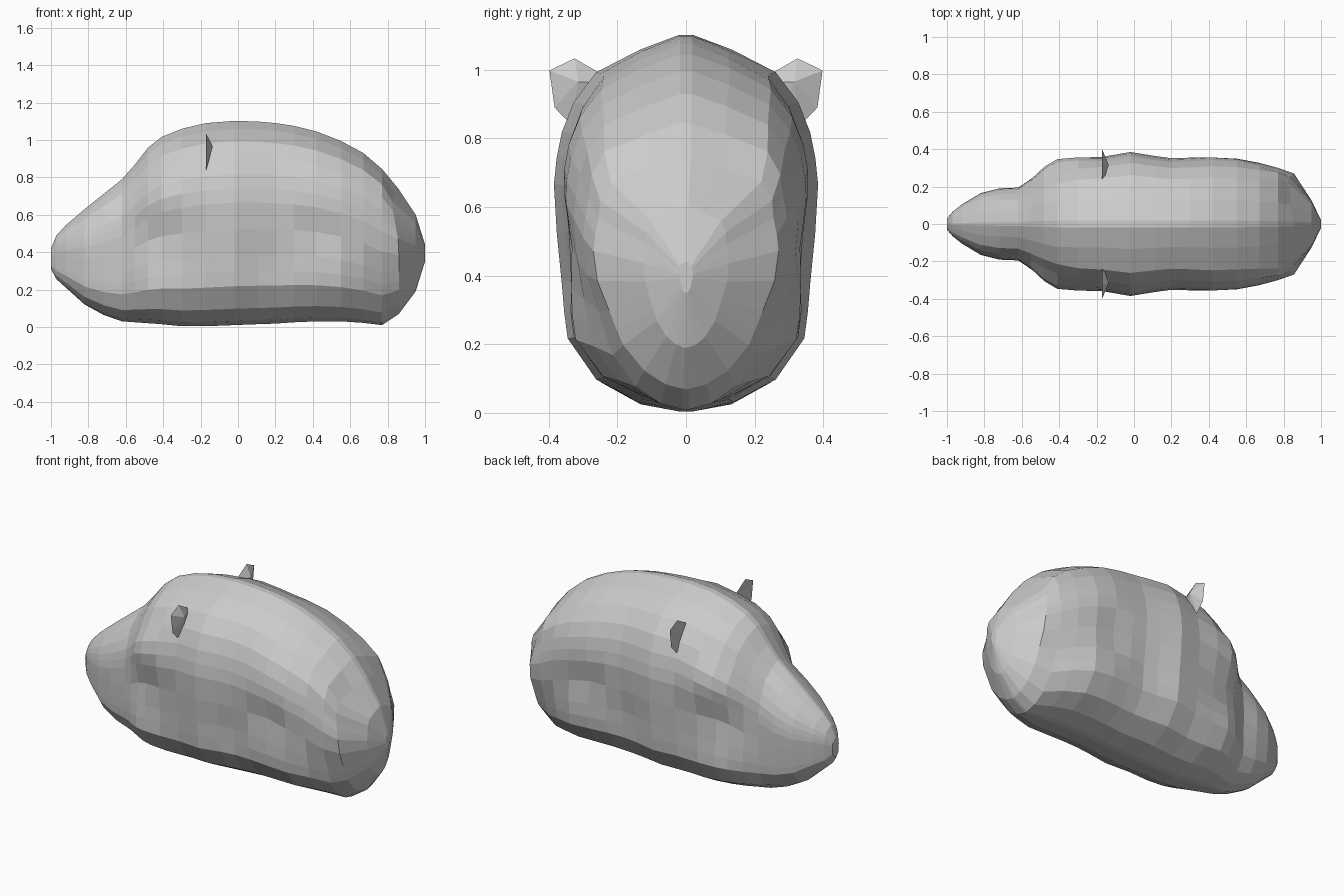
import bpy, bmesh, math

if "Cube" in bpy.data.objects:
    bpy.data.objects.remove(bpy.data.objects["Cube"])

# stations along the body: x, bottom z, top z, half width
STATIONS = [
    (-1.0, .31, .42, .03), (-.97, .255, .49, .065), (-.92, .21, .545, .105),
    (-.82, .12, .63, .165), (-.72, .065, .71, .192), (-.62, .03, .79, .208),
    (-.55, .025, .87, .27), (-.48, .02, .96, .335), (-.41, .015, 1.015, .370),
    (-.3, .004, 1.06, .368), (-.17, .004, 1.09, .36), (-.02, .01, 1.102, .385),
    (.11, .015, 1.098, .364), (.2, .018, 1.09, .352), (.3, .025, 1.075, .356),
    (.42, .03, 1.045, .364), (.55, .03, .995, .357), (.67, .022, .93, .328),
    (.77, .01, .845, .30), (.86, .07, .74, .27), (.95, .19, .6, .125),
    (1.0, .35, .44, .02)]
# half cross-section: height fraction, width fraction
SECTION = [(0, .05), (.02, .36), (.08, .68), (.19, .90), (.26, .93), (.34, .95),
           (.47, .98), (.6, 1), (.67, .98), (.74, .94), (.82, .85), (.9, .68),
           (.96, .35), (1, .05)]
# soft hollows in the flanks: x, z, radius, depth
HOLLOWS = [(-.43, .5, .15, .065), (-.38, .3, .15, .03), (.45, .5, .12, .035), (.15, .35, .14, .015)]


def bell(d, r):
    return math.exp(-(d / r) ** 2)


def side_width(x, z, t, y):
    """Half width after shaping the brow, the flanks and the rump."""
    # narrower crown above the brow
    y *= 1 - .2 * bell(x + .47, .16) * bell(t - .86, .1)
    # fuller shoulders on the rump, tapered underside
    if x > .6:
        k = min(1, (x - .6) / .2)
        y *= 1 + .2 * k * bell(t - .89, .08)
        if t < .5:
            y *= 1 - k * .4 * (1 - t / .5)
    if .05 < t < .85:
        for hx, hz, r, d in HOLLOWS:
            y -= d * bell(math.hypot(x - hx, z - hz), r)
    return max(y, .005)


def make_object(name, bm):
    bmesh.ops.recalc_face_normals(bm, faces=bm.faces)
    mesh = bpy.data.meshes.new(name)
    bm.to_mesh(mesh)
    bm.free()
    obj = bpy.data.objects.new(name, mesh)
    bpy.context.collection.objects.link(obj)
    return obj


# body: lofted rings from snout to rump
bm = bmesh.new()
rings = []
for x, lo, hi, w in STATIONS:
    half = []
    for t, f in SECTION:
        z = lo + t * (hi - lo)
        y = side_width(x, z, t, w * f)
        # the upper rump edge leans forward
        lean = .2 * max(0, z - .45) * y / w if .8 < x < .9 else 0
        half.append((x - lean, y, z))
    loop = half + [(px, -y, z) for px, y, z in reversed(half)]
    rings.append([bm.verts.new(p) for p in loop])
n = len(rings[0])
for a, b in zip(rings, rings[1:]):
    for i in range(n):
        j = (i + 1) % n
        bm.faces.new((a[i], a[j], b[j], b[i]))
bm.faces.new(rings[0])
bm.faces.new(rings[-1])
make_object("body", bm)

# ears: faceted plates with a raised back, mirrored
EAR = [(.21, .96), (.25, .99), (.325, 1.033), (.398, .998), (.383, .89), (.335, .84), (.28, .85)]
for name, s in (("left_ear", -1), ("right_ear", 1)):
    bm = bmesh.new()
    rim = [bm.verts.new((-.17, s * y, z)) for y, z in EAR]
    tip = bm.verts.new((-.135, s * .315, .965))
    bm.faces.new(rim)
    for i in range(len(rim)):
        bm.faces.new((rim[i], rim[(i + 1) % len(rim)], tip))
    make_object(name, bm)
